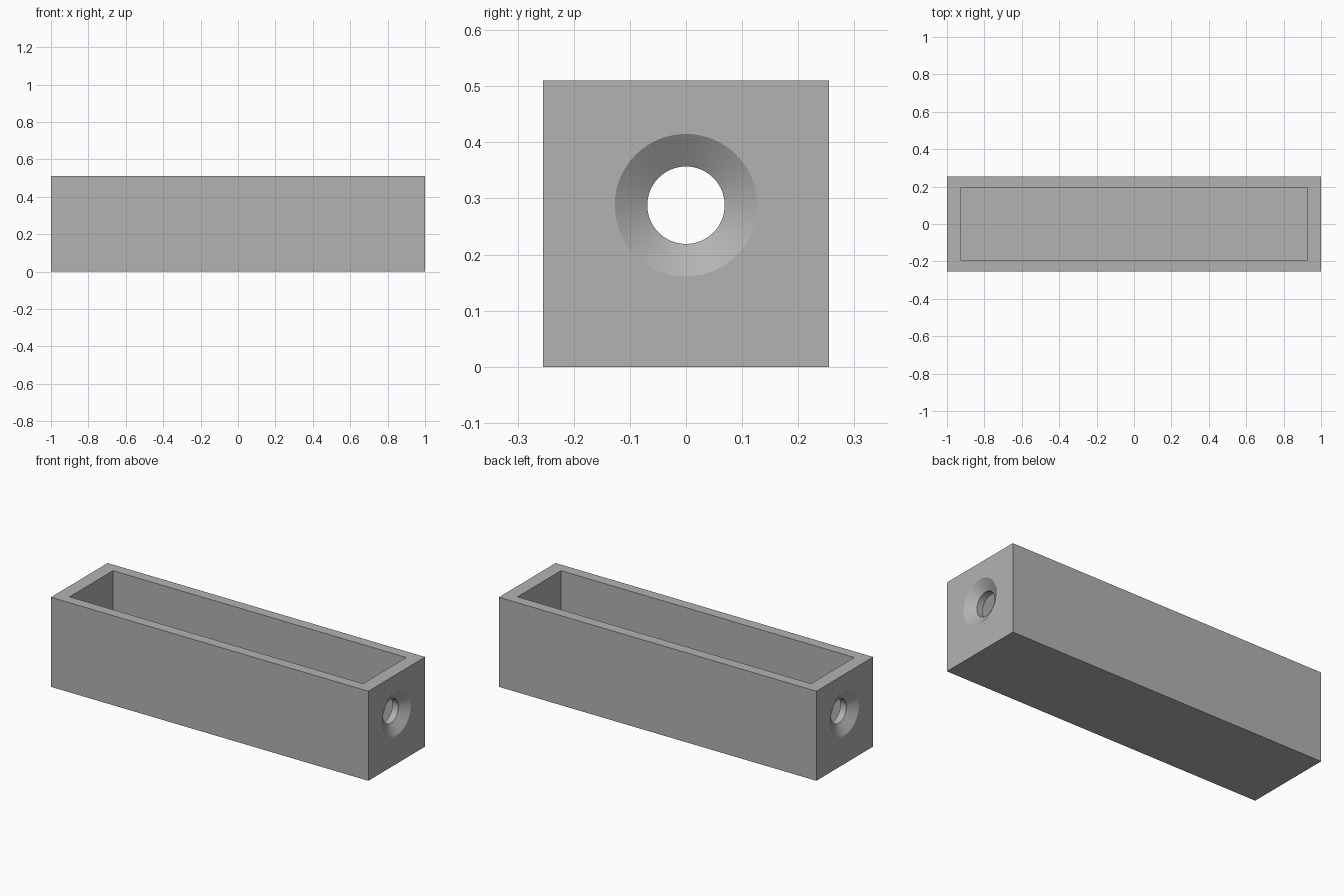
import bpy
import bmesh
import math
from mathutils import Matrix

old = bpy.data.objects.get("Cube")
if old:
    bpy.data.objects.remove(old, do_unlink=True)

LENGTH, SIDE = 2.0, 0.51
END_WALL, SIDE_WALL, FLOOR = 0.076, 0.06, 0.066
HOLE_Z, HOLE_R, SINK_R, SINK_DEPTH = 0.288, 0.069, 0.127, 0.038
SEGMENTS = 64

grey = bpy.data.materials.new("plain grey")
grey.use_nodes = True
colour = (0.45, 0.45, 0.45, 1)
grey.diffuse_color = colour
grey.node_tree.nodes["Principled BSDF"].inputs["Base Color"].default_value = colour


def make_object(name, bm):
    bmesh.ops.recalc_face_normals(bm, faces=bm.faces)
    mesh = bpy.data.meshes.new(name)
    bm.to_mesh(mesh)
    bm.free()
    mesh.materials.append(grey)
    obj = bpy.data.objects.new(name, mesh)
    bpy.context.collection.objects.link(obj)
    return obj


def block(name, size, base):
    bm = bmesh.new()
    place = Matrix.Translation((0, 0, base + size[2] / 2)) @ Matrix.Diagonal((*size, 1))
    bmesh.ops.create_cube(bm, size=1, matrix=place)
    return make_object(name, bm)


def countersink_cutter(name, side):
    """Lathed plug along x: flared outside, straight through the end wall."""
    outer = LENGTH / 2
    extra = 0.02
    flare = SINK_R + extra * (SINK_R - HOLE_R) / SINK_DEPTH
    profile = [(outer + extra, flare), (outer - SINK_DEPTH, HOLE_R),
               (outer - END_WALL - extra, HOLE_R)]
    bm = bmesh.new()
    rings = []
    for x, r in profile:
        angles = [math.tau * i / SEGMENTS for i in range(SEGMENTS)]
        rings.append([bm.verts.new((side * x, r * math.cos(a), HOLE_Z + r * math.sin(a)))
                      for a in angles])
    for a, b in zip(rings, rings[1:]):
        for i in range(SEGMENTS):
            j = (i + 1) % SEGMENTS
            bm.faces.new((a[i], a[j], b[j], b[i]))
    bm.faces.new(rings[0])
    bm.faces.new(rings[-1])
    return make_object(name, bm)


# Open-topped trough with a countersunk hole in each end
trough = block("trough", (LENGTH, SIDE, SIDE), 0)
cutters = [
    block("cavity_cutter", (LENGTH - 2 * END_WALL, SIDE - 2 * SIDE_WALL, SIDE), FLOOR),
    countersink_cutter("left_hole_cutter", 1),
    countersink_cutter("right_hole_cutter", -1),
]
bpy.ops.object.select_all(action="DESELECT")
trough.select_set(True)
bpy.context.view_layer.objects.active = trough
for cutter in cutters:
    cutter.hide_render = True
    cut = trough.modifiers.new(cutter.name, "BOOLEAN")
    cut.operation = "DIFFERENCE"
    cut.solver = "EXACT"
    cut.object = cutter
    bpy.ops.object.modifier_apply(modifier=cut.name)
    bpy.data.objects.remove(cutter, do_unlink=True)

# Round walls of the holes shade smoothly, rims stay sharp
bpy.ops.object.shade_smooth_by_angle(angle=math.radians(20))
